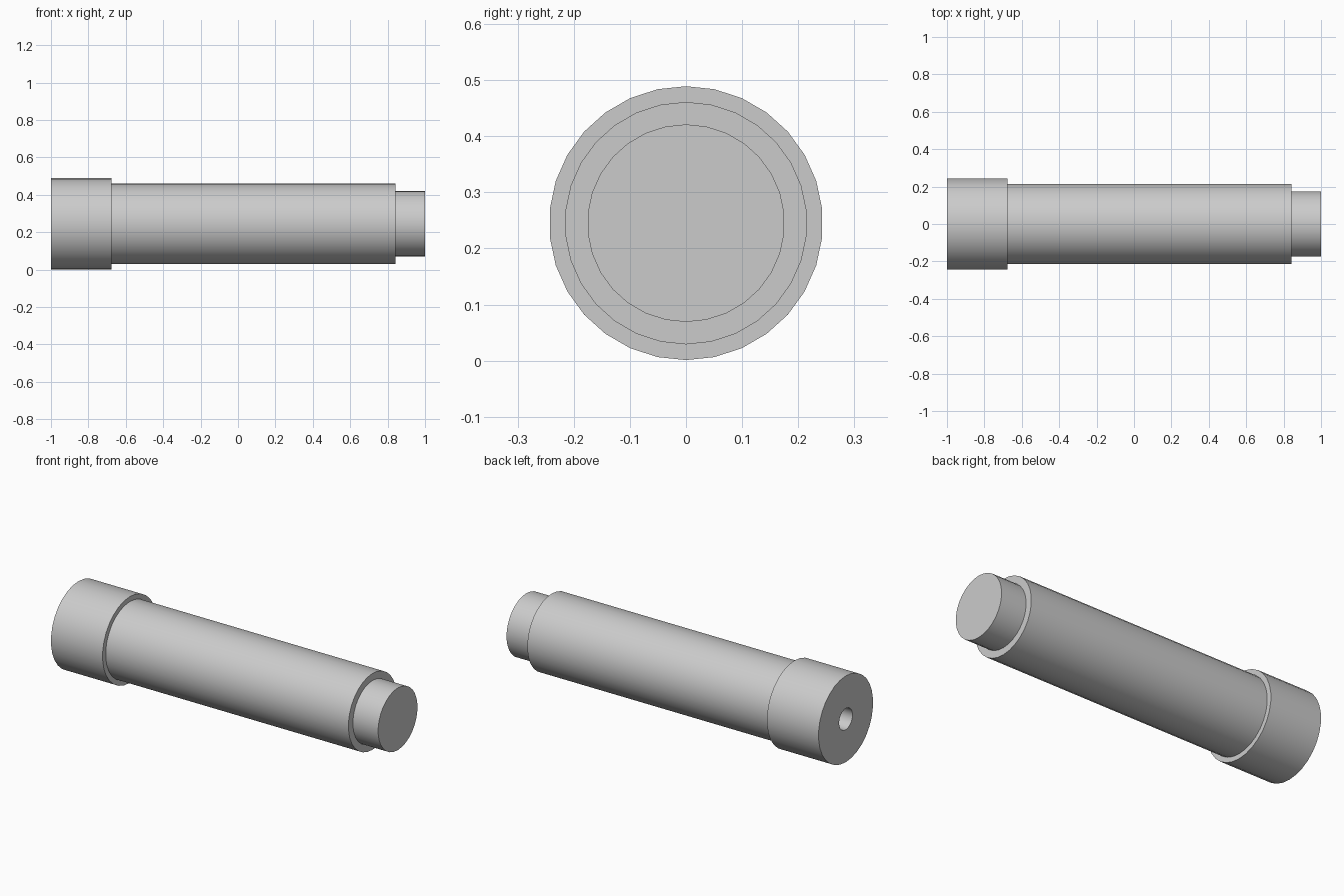
import bpy, bmesh
from math import sin, cos, pi, radians

if "Cube" in bpy.data.objects:
    bpy.data.objects.remove(bpy.data.objects["Cube"])

SIDES = 30
AXIS_Z = 0.245

# Stepped outline as (x, radius), from the floor of the bore to the tip
PROFILE = [(-0.70, 0), (-0.70, 0.06), (-1.0, 0.06),         # blind bore
           (-1.0, 0.244), (-0.677, 0.244),                  # collar
           (-0.677, 0.216), (0.842, 0.216),                 # main shaft
           (0.842, 0.176), (1.0, 0.176), (1.0, 0)]          # end spigot


def turned_part(name, profile):
    """Revolve a profile around the x axis."""
    bm = bmesh.new()
    rings = []
    for x, r in profile:
        if r:
            rings.append([bm.verts.new((x, r * sin(2 * pi * i / SIDES),
                                        AXIS_Z + r * cos(2 * pi * i / SIDES)))
                          for i in range(SIDES)])
    for a, b in zip(rings, rings[1:]):
        for i in range(SIDES):
            j = (i + 1) % SIDES
            bm.faces.new((a[i], a[j], b[j], b[i]))
    # Closed ends
    bm.faces.new(rings[0])
    bm.faces.new(rings[-1])
    bmesh.ops.recalc_face_normals(bm, faces=bm.faces)
    mesh = bpy.data.meshes.new(name)
    bm.to_mesh(mesh)
    bm.free()
    ob = bpy.data.objects.new(name, mesh)
    bpy.context.collection.objects.link(ob)
    return ob


shaft = turned_part("stepped_shaft", PROFILE)
bpy.context.view_layer.objects.active = shaft
shaft.select_set(True)
bpy.ops.object.shade_smooth_by_angle(angle=radians(30))
